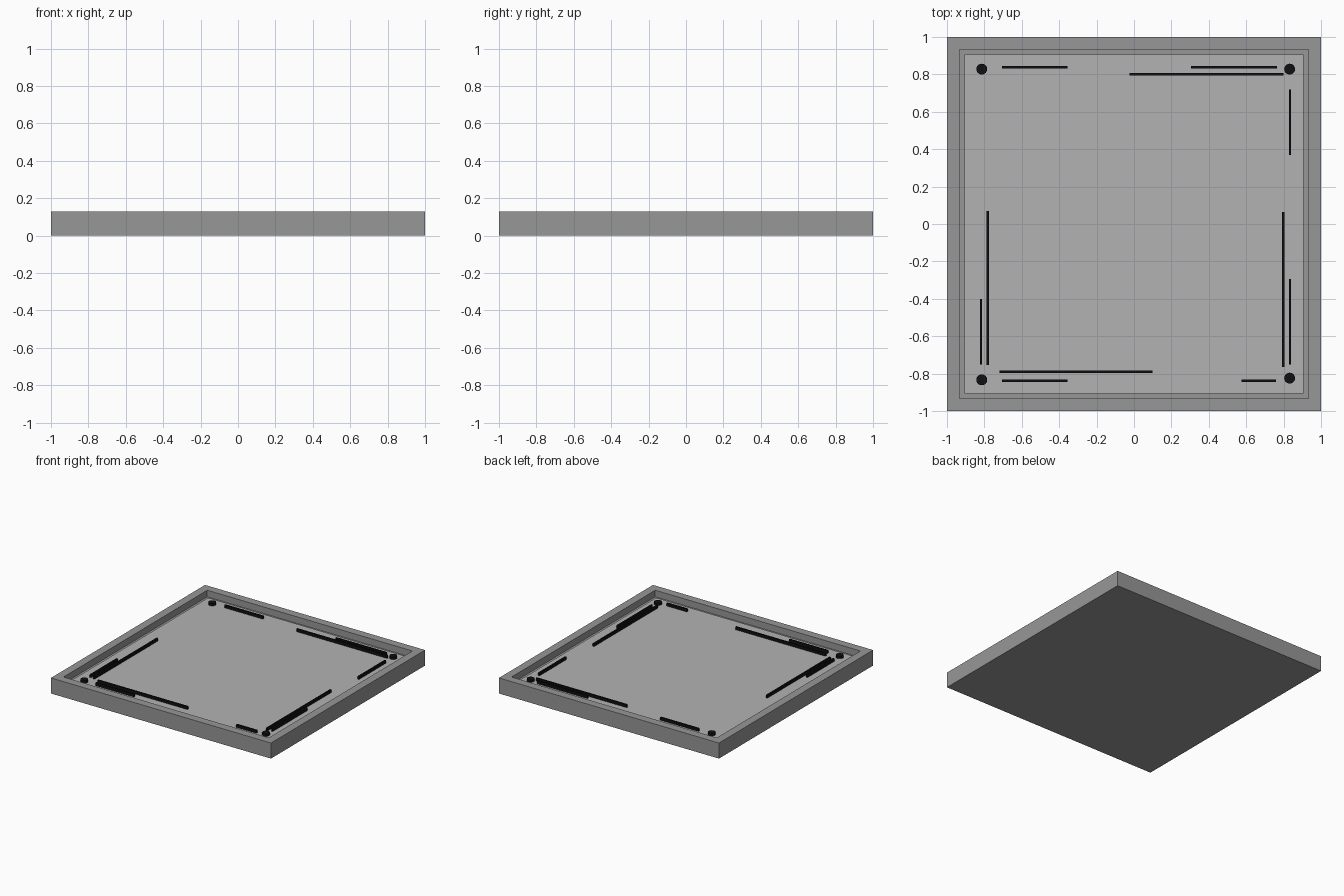
import bpy, bmesh
from mathutils import Matrix

if "Cube" in bpy.data.objects:
    bpy.data.objects.remove(bpy.data.objects["Cube"])

HEIGHT, FLOOR, PANEL_TOP, INNER = 0.128, 0.074, 0.084, 0.905
STRIP_W, STRIP_H = 0.013, 0.024


def material(name, rgb):
    m = bpy.data.materials.new(name)
    m.diffuse_color = (*rgb, 1)
    m.use_nodes = True
    m.node_tree.nodes["Principled BSDF"].inputs["Base Color"].default_value = m.diffuse_color
    return m


def finish(bm, name, mat):
    bmesh.ops.recalc_face_normals(bm, faces=bm.faces)
    mesh = bpy.data.meshes.new(name)
    bm.to_mesh(mesh)
    bm.free()
    mesh.materials.append(mat)
    obj = bpy.data.objects.new(name, mesh)
    bpy.context.collection.objects.link(obj)
    return obj


def add_box(bm, x0, x1, y0, y1, z0, z1):
    mat = (Matrix.Translation(((x0 + x1) / 2, (y0 + y1) / 2, (z0 + z1) / 2))
           @ Matrix.Diagonal((x1 - x0, y1 - y0, z1 - z0, 1)))
    bmesh.ops.create_cube(bm, size=1, matrix=mat)


frame_grey = material("frame_grey", (0.31, 0.31, 0.31))
panel_grey = material("panel_grey", (0.45, 0.45, 0.45))
black = material("black", (0.005, 0.005, 0.006))

# Square tray: rim around a recess, closed underneath
bm = bmesh.new()
add_box(bm, -1, 1, -1, 1, 0, HEIGHT)
bm.normal_update()
top = max(bm.faces, key=lambda f: f.calc_center_median().z)
bmesh.ops.inset_region(bm, faces=[top], thickness=1 - INNER)
rec = bmesh.ops.extrude_face_region(bm, geom=[top])
for v in [g for g in rec["geom"] if isinstance(g, bmesh.types.BMVert)]:
    v.co.z = FLOOR
if top.is_valid:
    bmesh.ops.delete(bm, geom=[top], context='FACES_ONLY')
finish(bm, "frame_tray", frame_grey)

# Lighter panel lying in the recess
bm = bmesh.new()
add_box(bm, -INNER, INNER, -INNER, INNER, FLOOR, PANEL_TOP)
finish(bm, "inset_panel", panel_grey)

# Thin border strips: fixed coordinate, start, end
along_x = [(0.837, -0.705, -0.355), (0.837, 0.305, 0.765), (0.80, -0.025, 0.80),
           (-0.79, -0.72, 0.10), (-0.838, -0.705, -0.355), (-0.838, 0.575, 0.76)]
along_y = [(0.834, 0.37, 0.72), (0.834, -0.75, -0.295), (0.797, -0.765, 0.065),
           (-0.781, -0.755, 0.07), (-0.818, -0.75, -0.40)]
w, z0, z1 = STRIP_W / 2, PANEL_TOP - 0.004, PANEL_TOP + STRIP_H
for i, (y, a, b) in enumerate(along_x):
    bm = bmesh.new()
    add_box(bm, a, b, y - w, y + w, z0, z1)
    finish(bm, f"strip_x_{i + 1}", black)
for i, (x, a, b) in enumerate(along_y):
    bm = bmesh.new()
    add_box(bm, x - w, x + w, a, b, z0, z1)
    finish(bm, f"strip_y_{i + 1}", black)

# Round corner studs
for i, (x, y) in enumerate([(-0.814, 0.828), (0.832, 0.828),
                            (-0.814, -0.833), (0.832, -0.824)]):
    bm = bmesh.new()
    bmesh.ops.create_cone(bm, cap_ends=True, segments=32, radius1=0.029,
                          radius2=0.029, depth=0.024,
                          matrix=Matrix.Translation((x, y, PANEL_TOP + 0.008)))
    stud = finish(bm, f"corner_stud_{i + 1}", black)
    bpy.ops.object.select_all(action='DESELECT')
    stud.select_set(True)
    bpy.context.view_layer.objects.active = stud
    bpy.ops.object.shade_smooth_by_angle()
